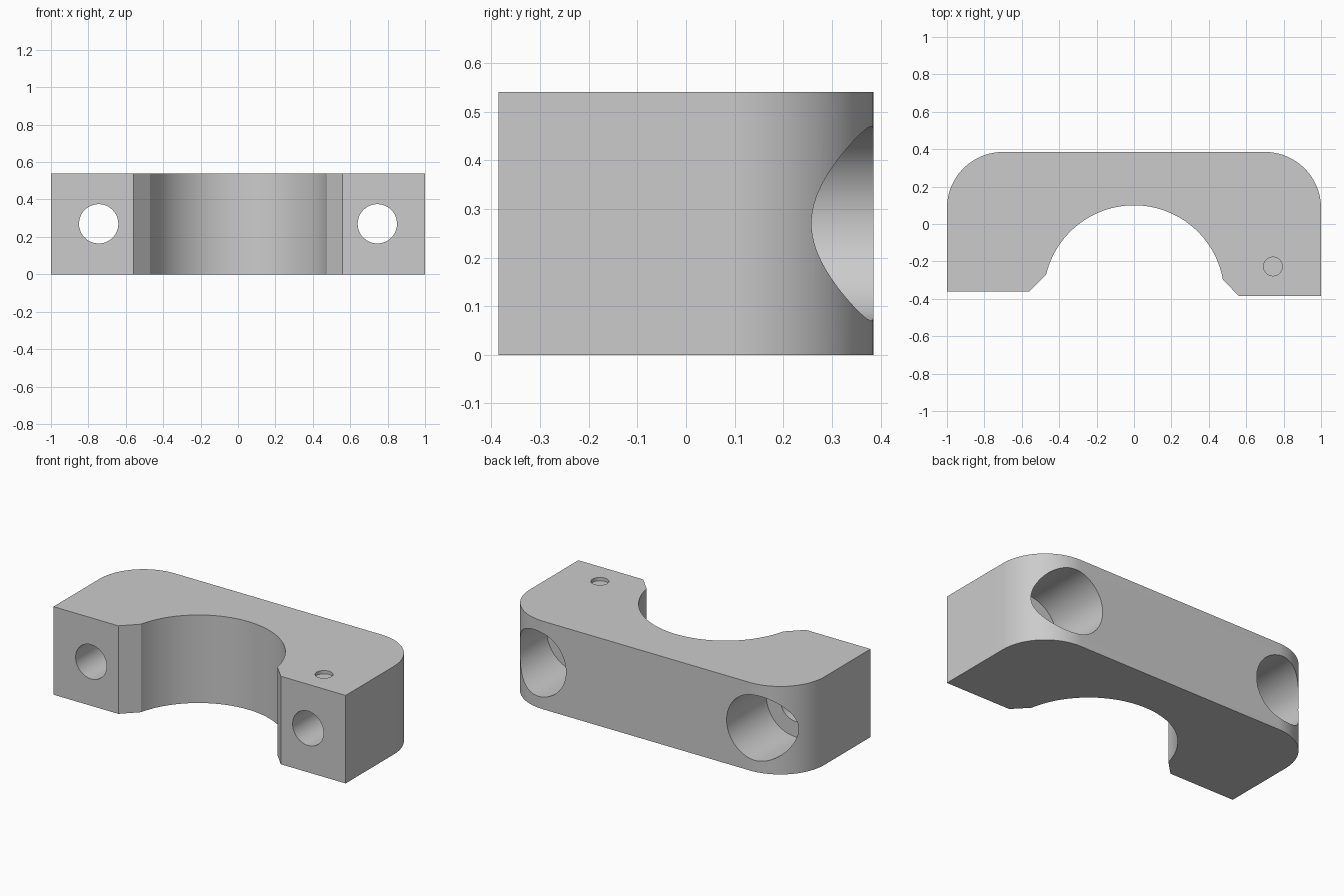
import bpy, bmesh
from math import atan2, cos, sin, pi
from mathutils import Matrix, Vector

if "Cube" in bpy.data.objects:
    bpy.data.objects.remove(bpy.data.objects["Cube"])

HEIGHT = 0.54
HOLE_X = 0.745


def arc(cx, cy, r, a0, a1, n):
    return [(cx + r * cos(a0 + (a1 - a0) * i / n), cy + r * sin(a0 + (a1 - a0) * i / n))
            for i in range(n + 1)]


def finish(bm, name):
    bmesh.ops.recalc_face_normals(bm, faces=bm.faces)
    mesh = bpy.data.meshes.new(name)
    bm.to_mesh(mesh)
    bm.free()
    obj = bpy.data.objects.new(name, mesh)
    bpy.context.collection.objects.link(obj)
    return obj


def cylinder_cutter(name, radius, start, end):
    a, b = Vector(start), Vector(end)
    turn = (b - a).to_track_quat('Z', 'Y').to_matrix().to_4x4()
    bm = bmesh.new()
    bmesh.ops.create_cone(bm, cap_ends=True, segments=96, radius1=radius, radius2=radius,
                          depth=(b - a).length, matrix=Matrix.Translation((a + b) / 2) @ turn)
    obj = finish(bm, name)
    obj.hide_render = True
    obj.hide_set(True)
    return obj


# Clamp body: rounded back corners, half-round saddle, chamfered mouth, one foot shorter
saddle_y, saddle_r = -0.383, 0.483
left = atan2(-0.27 - saddle_y, -0.47)
right = atan2(-0.297 - saddle_y, 0.475)
profile = [(-1, -0.36), (-0.56, -0.36)]
profile += arc(0, saddle_y, saddle_r, left, right, 80)
profile += [(0.56, -0.385), (1, -0.385)]
profile += arc(0.7, 0.085, 0.3, 0, pi / 2, 32)
profile += arc(-0.7, 0.085, 0.3, pi / 2, pi, 32)

bm = bmesh.new()
base = bm.faces.new([bm.verts.new((x, y, 0)) for x, y in profile])
top = bmesh.ops.extrude_face_region(bm, geom=[base])
bmesh.ops.translate(bm, vec=(0, 0, HEIGHT),
                    verts=[v for v in top['geom'] if isinstance(v, bmesh.types.BMVert)])
body = finish(bm, "clamp_half")

# Bolt holes, counterbores from the back, shallow marker dimple on top
z = HEIGHT / 2
cutters = []
for side, x in (("left", -HOLE_X), ("right", HOLE_X)):
    cutters.append(cylinder_cutter(side + "_bolt_cutter", 0.105, (x, -0.6, z), (x, 0.2, z)))
    cutters.append(cylinder_cutter(side + "_counterbore_cutter", 0.2, (x, 0, z), (x, 0.6, z)))
cutters.append(cylinder_cutter("dimple_cutter", 0.05, (0.743, -0.227, HEIGHT - 0.02),
                               (0.743, -0.227, HEIGHT + 0.1)))
for cutter in cutters:
    mod = body.modifiers.new(cutter.name, 'BOOLEAN')
    mod.operation = 'DIFFERENCE'
    mod.solver = 'EXACT'
    mod.object = cutter

# Apply the cuts, remove the cutters and shade
bpy.context.view_layer.objects.active = body
body.select_set(True)
for mod in list(body.modifiers):
    bpy.ops.object.modifier_apply(modifier=mod.name)
for cutter in cutters:
    bpy.data.objects.remove(cutter)
bpy.ops.object.shade_smooth_by_angle(angle=pi / 6)
